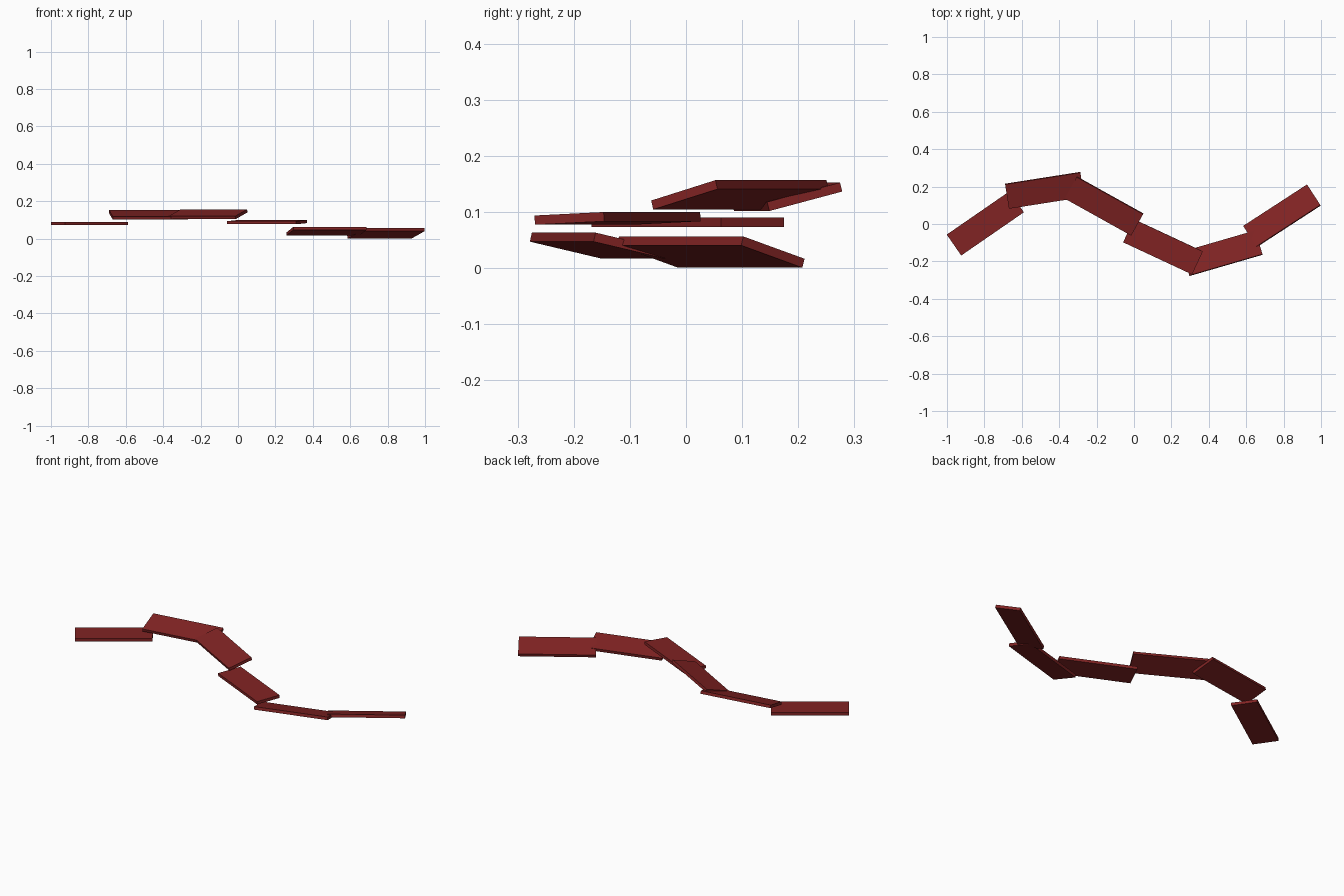
import bpy
from math import radians

if "Cube" in bpy.data.objects:
    bpy.data.objects.remove(bpy.data.objects["Cube"])

LENGTH, WIDTH, THICK = 0.407, 0.136, 0.0165

red = bpy.data.materials.new("dark_red")
red.diffuse_color = (0.22, 0.017, 0.017, 1)
red.use_nodes = True
red.node_tree.nodes["Principled BSDF"].inputs["Base Color"].default_value = red.diffuse_color


def plank(name, centre, yaw, roll):
    """Flat board turned about z by yaw and rolled about its own long axis."""
    bpy.ops.mesh.primitive_cube_add(size=1, location=centre)
    ob = bpy.context.object
    ob.name = name
    ob.scale = (LENGTH, WIDTH, THICK)
    ob.rotation_euler = (radians(roll), 0, radians(yaw))
    ob.data.materials.append(red)


# Winding chain of boards, left to right: centre, yaw, roll
boards = [
    ((-0.795, 0.003, 0.0815), 34.6, 0),
    ((-0.478, 0.180, 0.127), 8.9, 14.8),
    ((-0.160, 0.096, 0.1305), -29.1, 15.5),
    ((0.155, -0.122, 0.0885), -25.0, 2.6),
    ((0.473, -0.156, 0.040), 16.2, -12.8),
    ((0.791, 0.044, 0.0285), 33.0, -17.0),
]
for i, (centre, yaw, roll) in enumerate(boards, 1):
    plank(f"plank_{i}", centre, yaw, roll)
